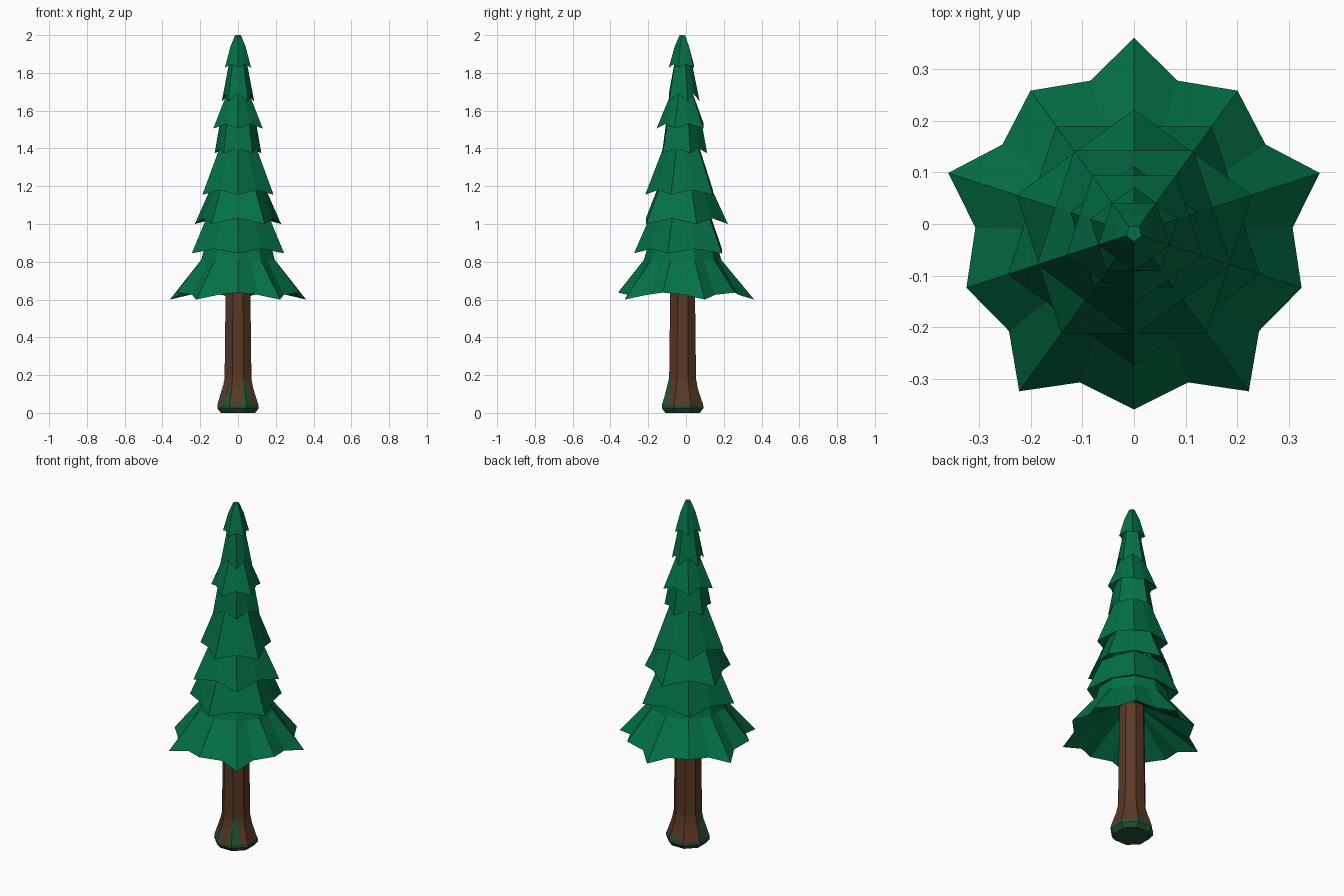
import bpy, bmesh, math

if "Cube" in bpy.data.objects:
    bpy.data.objects.remove(bpy.data.objects["Cube"])

CY = -0.018  # tree axis is slightly in front of the origin


def material(name, rgb):
    m = bpy.data.materials.new(name)
    m.diffuse_color = (*rgb, 1)
    m.use_nodes = True
    m.node_tree.nodes["Principled BSDF"].inputs["Base Color"].default_value = m.diffuse_color
    return m


GREEN = material("needles", (0.001, 0.165, 0.06))
BROWN = material("bark", (0.10, 0.04, 0.018))
MOSS = material("moss_green", (0.02, 0.085, 0.038))


def loft(name, rings, mat, caps=(False, True)):
    """Skin equal-length rings of (angle in degrees, radius, z)."""
    bm = bmesh.new()
    rows = [[bm.verts.new((r * math.cos(math.radians(a)),
                           CY + r * math.sin(math.radians(a)), z))
             for a, r, z in ring] for ring in rings]
    n = len(rows[0])
    for lo, hi in zip(rows, rows[1:]):
        for i in range(n):
            j = (i + 1) % n
            bm.faces.new((lo[i], lo[j], hi[j], hi[i]))
    if caps[0]:
        bm.faces.new(rows[0][::-1])
    if caps[1]:
        bm.faces.new(rows[-1])
    bmesh.ops.remove_doubles(bm, verts=bm.verts, dist=1e-5)
    me = bpy.data.meshes.new(name)
    bm.to_mesh(me)
    bm.free()
    me.materials.append(mat)
    ob = bpy.data.objects.new(name, me)
    bpy.context.collection.objects.link(ob)
    return ob


def polygon_radius(a, r, sides, first):
    """Distance to the side of a regular polygon at angle a."""
    step = 360 / sides
    d = (a - first) % step - step / 2
    return r * math.cos(math.radians(step / 2)) / math.cos(math.radians(d))


# Bottom skirt: long tip, valley, short tip, valley, five times
hem = []
for k in range(5):
    a = 90 + 72 * k
    hem += [(a, 0.379, 0.60), (a + 16, 0.308, 0.625),
            (a + 36, 0.342, 0.637), (a + 56, 0.308, 0.625)]


def skirt_ring(r, z):
    return [(a, polygon_radius(a, r, 10, 90), z) for a, _, _ in hem]


loft("bottom_branches", [skirt_ring(0.06, 0.79), hem, skirt_ring(0.205, 0.81),
                         skirt_ring(0.185, 0.88)], GREEN)

# Upper tiers: (hem radius, tip z, mid z, underside radius, [(radius, z) of rings above])
TIERS = [
    (0.257, 0.845, 0.868, 0.165, [(0.172, 1.04)]),
    (0.240, 1.00, 1.03, 0.145, [(0.152, 1.19)]),
    (0.198, 1.155, 1.18, 0.12, [(0.100, 1.41)]),
    (0.130, 1.375, 1.40, 0.08, [(0.100, 1.54)]),
    (0.138, 1.505, 1.53, 0.08, [(0.058, 1.70)]),
    (0.090, 1.65, 1.69, 0.045, [(0.050, 1.85)]),
    (0.073, 1.828, 1.845, 0.035, [(0.042, 1.94), (0.016, 2.0)]),
]
for i, (r, z_tip, z_mid, r_under, above) in enumerate(TIERS):
    start = 54 if i % 2 == 0 else 90

    def tier_ring(radius, mid, z0, z1):
        return [(start + 36 * k, radius * (mid if k % 2 else 1), z1 if k % 2 else z0)
                for k in range(10)]

    rings = [tier_ring(r_under, 0.9, z_mid + 0.03, z_mid + 0.03),
             tier_ring(r, 0.81, z_tip, z_mid)]
    rings += [tier_ring(rr, 0.87 if z < 1.9 else 0.81, z, z) for rr, z in above]
    loft(f"branch_tier_{i + 2}", rings, GREEN)

# Trunk with flared foot
SIDES, FIRST = 8, 22.5
PROFILE = [(0.097, 0.003), (0.117, 0.025), (0.116, 0.045), (0.087, 0.13),
           (0.077, 0.18), (0.071, 0.64), (0.068, 0.87)]
loft("trunk", [[(FIRST + 45 * k, r, z) for k in range(SIDES)] for r, z in PROFILE],
     BROWN, (True, True))


def trunk_radius(z):
    for (r0, z0), (r1, z1) in zip(PROFILE, PROFILE[1:]):
        if z <= z1:
            return r0 + (r1 - r0) * max(0, (z - z0) / (z1 - z0))


# Moss: thin skin over the foot with an uneven upper edge, every 7.5 degrees
PATCHES = [(185, 22, 0.15), (238, 14, 0.10), (300, 17, 0.15), (75, 12, 0.03)]


def moss_height(a):
    h = 0.04 + 0.006 * math.sin(math.radians(5 * a))
    for centre, width, rise in PATCHES:
        h = max(h, 0.04 + rise * (1 - (abs(a - centre) / width) ** 3))
    return h


def moss_ring(t):
    ring = []
    for k in range(48):
        a = 7.5 * k
        z = min(t, moss_height(a))
        ring.append((a, polygon_radius(a, trunk_radius(z) + 0.002, SIDES, FIRST), z))
    return ring


loft("moss", [moss_ring(z) for z in (0, .025, .045, .09, .13, .18, .19)],
     MOSS, (True, False))
